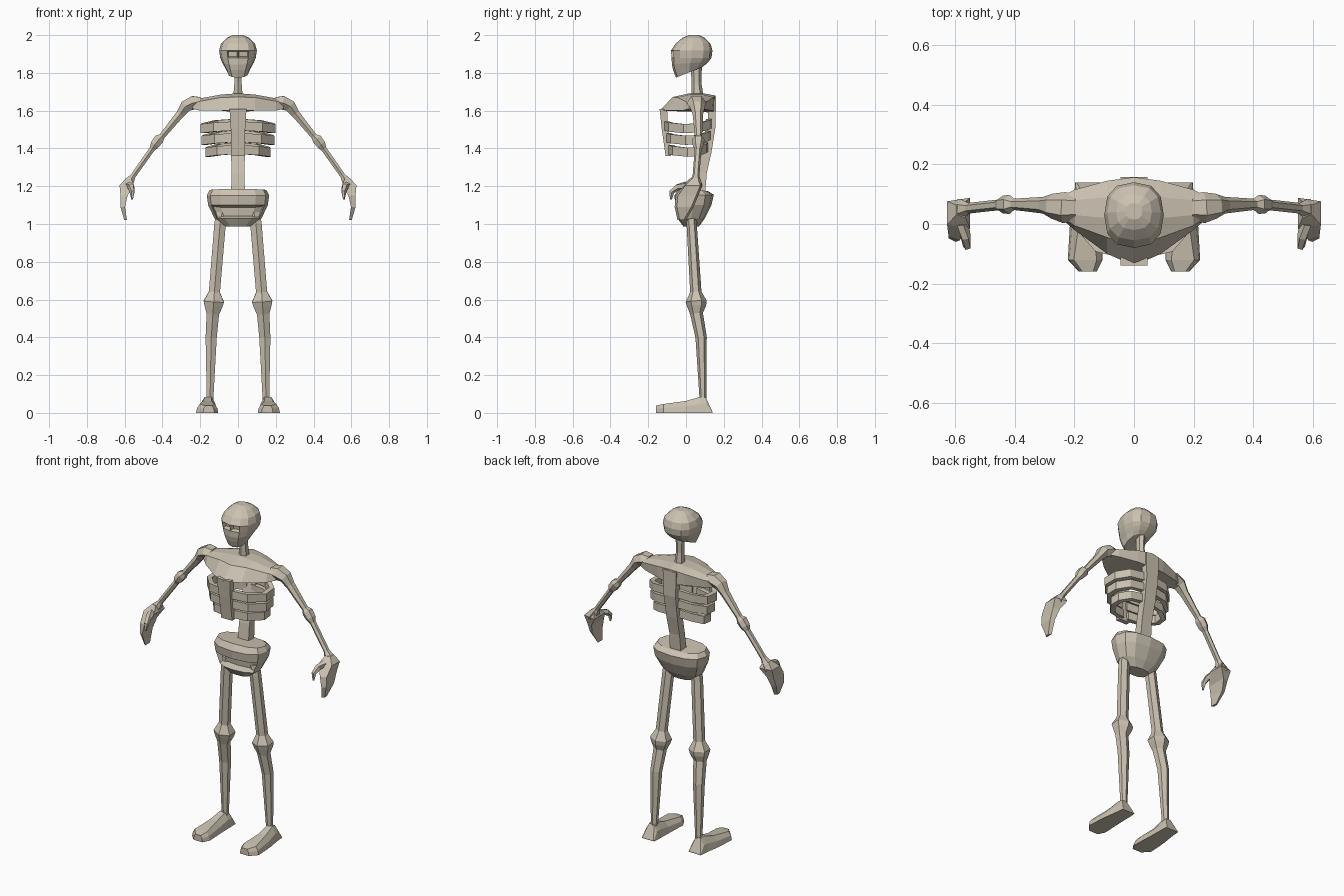
import bpy, bmesh, math
from mathutils import Vector

bone = bpy.data.materials.new("bone")
bone.diffuse_color = (0.60, 0.54, 0.44, 1)


def loft(name, rings, mirror=False, edit=None):
    """Skin closed rings of equal size, cap both ends."""
    bm = bmesh.new()
    vr = [[bm.verts.new(p) for p in r] for r in rings]
    n = len(rings[0])
    for a, b in zip(vr, vr[1:]):
        for i in range(n):
            j = (i + 1) % n
            bm.faces.new((a[i], a[j], b[j], b[i]))
    bm.faces.new(vr[0])
    bm.faces.new(vr[-1])
    bmesh.ops.recalc_face_normals(bm, faces=bm.faces)
    if edit:
        edit(bm)
    me = bpy.data.meshes.new(name)
    bm.to_mesh(me)
    bm.free()
    me.materials.append(bone)
    ob = bpy.data.objects.new(name, me)
    bpy.context.collection.objects.link(ob)
    if mirror:
        ob.modifiers.new("mirror", "MIRROR").use_mirror_merge = False
    return ob


def tube(name, pts, sides=6, mirror=True):
    """Limb through points (x, y, z, side radius, depth radius)."""
    c = [Vector(p[:3]) for p in pts]
    rings = []
    for k, p in enumerate(pts):
        t = (c[min(k + 1, len(c) - 1)] - c[max(k - 1, 0)]).normalized()
        u = Vector((0, 1, 0)).cross(t).normalized()
        v = t.cross(u)
        angs = [math.tau * (i + 0.5) / sides for i in range(sides)]
        rings.append([c[k] + u * p[3] * math.cos(a) + v * p[4] * math.sin(a) for a in angs])
    return loft(name, rings, mirror)


def oval(z, rx, y0, y1, tilt=0.0, n=12):
    """Boxy horizontal oval from y0 to y1, rising by tilt toward the back."""
    pts = []
    for i in range(n):
        a = math.tau * i / n
        s, c = math.sin(a), -math.cos(a)
        s = math.copysign(abs(s) ** 0.8, s)
        c = math.copysign(abs(c) ** 0.8, c)
        pts.append(Vector((rx * s, (y0 + y1) / 2 + (y1 - y0) / 2 * c, z + tilt * (c + 1) / 2)))
    return pts


def recess(bm, x_max, y_max, z0, z1, thick, depth, region):
    """Inset front faces in a height band and push them inward."""
    fs = []
    for f in bm.faces:
        m = f.calc_center_median()
        if abs(m.x) < x_max and m.y < y_max and z0 < m.z < z1:
            fs.append(f)
    if region:
        bmesh.ops.inset_region(bm, faces=fs, thickness=thick)
    else:
        bmesh.ops.inset_individual(bm, faces=fs, thickness=thick)
    for v in {v for f in fs for v in f.verts}:
        v.co.y += depth


# Skull with eye sockets
loft("skull", [oval(1.775, .055, -.053, .085, .055), oval(1.815, .07, -.068, .105, .03),
               oval(1.845, .083, -.075, .12, .015), oval(1.88, .094, -.076, .135),
               oval(1.918, .10, -.08, .14), oval(1.955, .09, -.055, .13),
               oval(1.985, .06, -.02, .10), oval(2.0, .028, .015, .07)],
     edit=lambda bm: recess(bm, .045, -.05, 1.885, 1.912, .008, .025, False))

# Neck
tube("neck", [(0, .055, 1.85, .024, .03), (0, .055, 1.75, .022, .026),
              (0, .06, 1.68, .028, .032)], 6, False)

# Shoulder girdle, sections across the body
half = [(.24, [(.015, 1.61), (.02, 1.64), (.04, 1.66), (.07, 1.66), (.095, 1.645), (.09, 1.61)]),
        (.20, [(-.02, 1.60), (-.005, 1.65), (.03, 1.665), (.08, 1.665), (.115, 1.65), (.11, 1.605)]),
        (.09, [(-.10, 1.60), (-.045, 1.67), (.02, 1.685), (.09, 1.685), (.145, 1.67), (.14, 1.60)])]
mid = [(0, [(-.14, 1.60), (-.07, 1.672), (.02, 1.692), (.09, 1.692), (.157, 1.68), (.157, 1.59)])]
sections = [(-x, p) for x, p in half] + mid + half[::-1]
loft("shoulder_girdle", [[(x, y, z) for y, z in p] for x, p in sections])

# Breastbone and spine
def strip(name, rows):
    loft(name, [[(-w, y0, z), (w, y0, z), (w, y1, z), (-w, y1, z)] for z, w, y0, y1 in rows])

strip("breastbone", [(1.61, .045, -.14, -.10), (1.5, .038, -.128, -.095), (1.36, .036, -.108, -.08)])
strip("spine", [(1.67, .045, .12, .158), (1.52, .04, .115, .157), (1.38, .037, .085, .135),
                (1.27, .034, .06, .11), (1.15, .037, .045, .10)])

# Three pairs of ribs, flat bands around the chest
for k, (z, w, yf, yb) in enumerate([(1.505, .198, -.128, .145), (1.443, .192, -.118, .14),
                                    (1.38, .172, -.106, .128)]):
    path = [(.02, yf + .01, .014), (.65 * w, yf + .035, .008), (w, yf + .115, 0),
            (w * .98, .07, .004), (.65 * w, yb - .02, .02), (.02, yb - .008, .028)]
    rings = []
    for x, y, dz in path:
        d = Vector((x, y - .02, 0)).normalized() * .03
        h = .024
        rings.append([(x, y, z + dz - h), (x, y, z + dz + h),
                      (x - d.x, y - d.y, z + dz + h), (x - d.x, y - d.y, z + dz - h)])
    loft("rib_pair_%d" % (k + 1), rings, True)

# Pelvis bowl with a front opening
loft("pelvis", [oval(1.185, .15, -.04, .115, -.01), oval(1.15, .165, -.062, .147, .005),
                oval(1.10, .158, -.055, .135), oval(1.03, .125, -.045, .10),
                oval(.988, .07, -.015, .07)],
     edit=lambda bm: recess(bm, .13, -.015, 1.04, 1.09, .012, .045, True))

# Arms: shoulder ball, upper arm, elbow, forearm, wrist
tube("arm", [(.195, .055, 1.645, .03, .045), (.235, .055, 1.642, .042, .052),
             (.275, .06, 1.625, .036, .042), (.305, .063, 1.583, .025, .028),
             (.402, .066, 1.465, .018, .019), (.418, .066, 1.45, .030, .032),
             (.44, .065, 1.42, .028, .030), (.455, .064, 1.397, .017, .018),
             (.555, .053, 1.255, .016, .018), (.575, .05, 1.225, .028, .032),
             (.588, .045, 1.20, .03, .04)])

# Mitten hands, curling inward at the tip, with a hooked thumb
hand = [(1.24, .565, .595, .02, .075), (1.205, .55, .627, -.015, .088),
        (1.15, .585, .622, -.055, .065), (1.09, .598, .622, -.06, .04),
        (1.02, .588, .602, -.045, .0)]
loft("hand", [[(x0, y0, z), (x1, y0 + .012, z), (x1, y1 - .012, z), (x0, y1, z)]
              for z, x0, x1, y0, y1 in hand], True)
tube("thumb", [(.575, .0, 1.205, .02, .022), (.565, -.045, 1.195, .018, .018),
               (.56, -.075, 1.17, .014, .014), (.56, -.08, 1.13, .005, .006)], 5)

# Legs: thigh, knee, shin
tube("leg", [(-.085, .03, 1.06, .035, .028), (-.095, .03, 1.0, .035, .027),
             (-.125, .052, .64, .034, .03), (-.128, .054, .59, .062, .056),
             (-.13, .056, .565, .055, .05), (-.133, .056, .525, .038, .034),
             (-.142, .08, .40, .034, .03), (-.148, .09, .07, .02, .018)])

# Feet, sections from toe to heel: y, inner x, outer x, top height, top inset
foot = [(-.16, .125, .185, .038, .012), (-.12, .105, .222, .047, .02),
        (-.0, .11, .215, .063, .03), (.075, .112, .203, .085, .028),
        (.105, .112, .2, .082, .028), (.14, .115, .197, .006, .004)]
loft("foot", [[(a, y, 0), (b, y, 0), (b - i * .25, y, h * .55), (b - i, y, h), (a + i, y, h),
               (a + i * .25, y, h * .55)] for y, a, b, h, i in foot], True)
